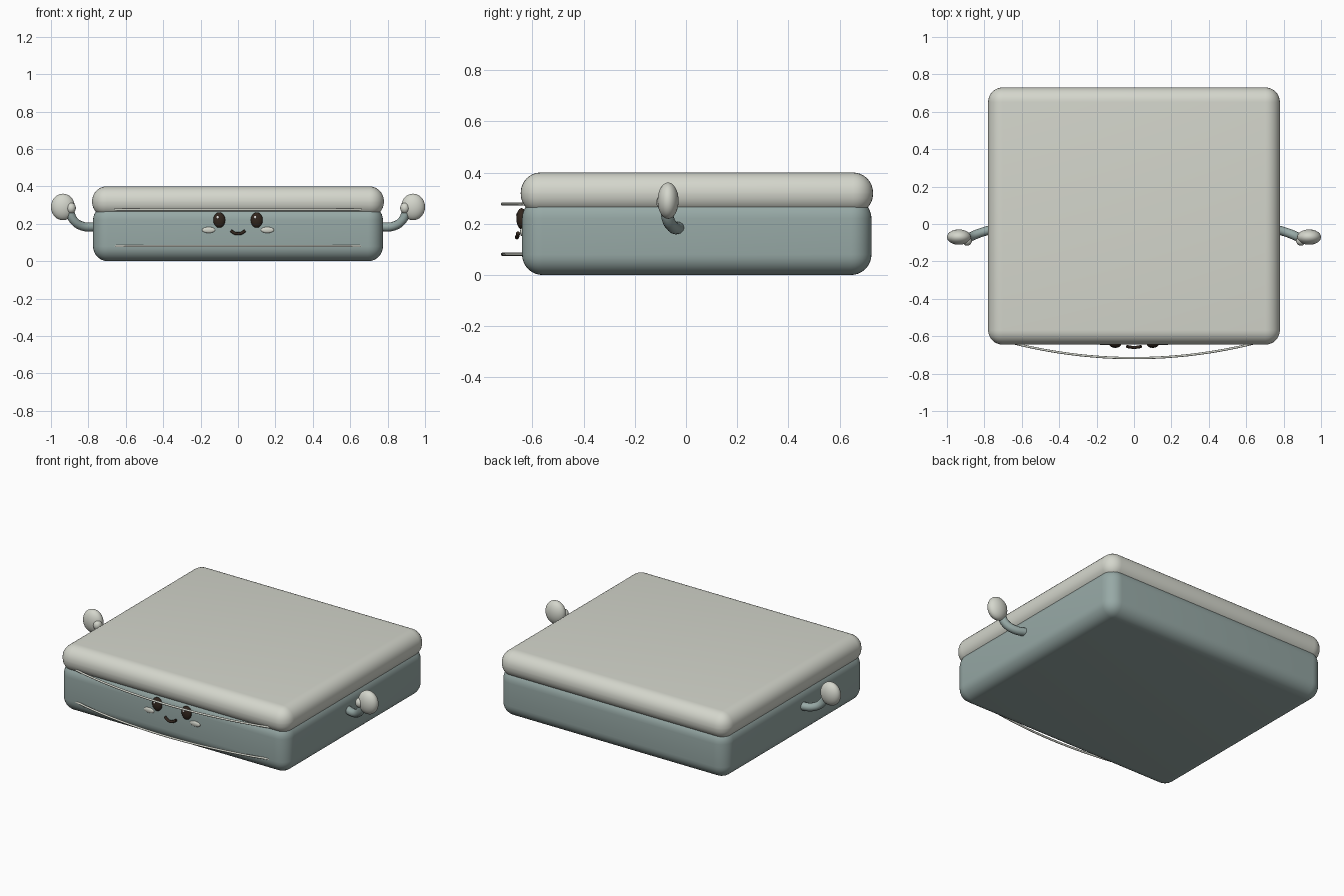
import bpy, math
from mathutils import Vector

if "Cube" in bpy.data.objects:
    bpy.data.objects.remove(bpy.data.objects["Cube"])


def srgb(r, g, b):
    return tuple((c / 255 / 12.92) if c < 11 else ((c / 255 + 0.055) / 1.055) ** 2.4
                 for c in (r, g, b)) + (1.0,)


def material(name, *rgb):
    m = bpy.data.materials.new(name)
    m.diffuse_color = srgb(*rgb)
    m.use_nodes = True
    m.node_tree.nodes["Principled BSDF"].inputs["Base Color"].default_value = m.diffuse_color
    return m


CREAM = material("pale grey", 212, 214, 204)
TEAL = material("grey teal", 151, 169, 166)
DARK = material("dark brown", 50, 38, 30)
WHITE = material("white", 250, 250, 248)


def finish(name, mat, angle=None):
    o = bpy.context.object
    o.name = name
    o.data.materials.append(mat)
    if angle is None:
        bpy.ops.object.shade_smooth()
    else:
        bpy.ops.object.shade_smooth_by_angle(angle=math.radians(angle))
    return o


def rounded_box(name, lo, hi, radius, mat):
    lo, hi = Vector(lo), Vector(hi)
    bpy.ops.mesh.primitive_cube_add(size=1, location=(lo + hi) / 2)
    o = bpy.context.object
    o.scale = hi - lo
    bpy.ops.object.transform_apply(location=False, rotation=False, scale=True)
    mod = o.modifiers.new("round", 'BEVEL')
    mod.width, mod.segments = radius, 8
    bpy.ops.object.modifier_apply(modifier="round")
    return finish(name, mat, 30)


def ellipsoid(name, loc, radii, mat, turn=0.0):
    bpy.ops.mesh.primitive_uv_sphere_add(segments=32, ring_count=16, radius=1,
                                         location=loc, rotation=(0, 0, turn))
    bpy.context.object.scale = radii
    return finish(name, mat)


def tube(name, points, radius, mat):
    cu = bpy.data.curves.new(name, 'CURVE')
    cu.dimensions = '3D'
    cu.bevel_depth, cu.bevel_resolution, cu.resolution_u = radius, 4, 8
    cu.use_fill_caps = True
    sp = cu.splines.new('BEZIER')
    sp.bezier_points.add(len(points) - 1)
    for bp, p in zip(sp.bezier_points, points):
        bp.co = p
        bp.handle_left_type = bp.handle_right_type = 'AUTO'
    o = bpy.data.objects.new(name, cu)
    bpy.context.collection.objects.link(o)
    bpy.ops.object.select_all(action='DESELECT')
    o.select_set(True)
    bpy.context.view_layer.objects.active = o
    bpy.ops.object.convert(target='MESH')
    return finish(name, mat, 50)


# Box body and overhanging lid
rounded_box("body", (-0.775, -0.64, 0), (0.775, 0.724, 0.30), 0.08, TEAL)
rounded_box("lid", (-0.78, -0.645, 0.238), (0.78, 0.73, 0.40), 0.078, CREAM)

# Thin bowed rails across the front
for name, z in (("upper_rail", 0.277), ("lower_rail", 0.081)):
    pts = [(0.66 * t, -0.634 - 0.083 * (1 - t * t), z)
           for t in (i / 6 - 1 for i in range(13))]
    tube(name, pts, 0.006, CREAM)

# Face and arms, repeated on both sides
for side, s in (("left", -1), ("right", 1)):
    ellipsoid(side + "_eye", (s * 0.1, -0.642, 0.22), (0.032, 0.02, 0.041), DARK)
    ellipsoid(side + "_eye_glint", (s * 0.1 - 0.008, -0.659, 0.235),
              (0.007, 0.004, 0.008), WHITE)
    ellipsoid(side + "_cheek", (s * 0.157, -0.64, 0.167), (0.035, 0.008, 0.016), CREAM)
    tube(side + "_arm", [(s * 0.75, -0.025, 0.185), (s * 0.83, -0.05, 0.187),
                         (s * 0.878, -0.07, 0.218), (s * 0.905, -0.078, 0.28)],
         0.024, TEAL)
    ellipsoid(side + "_hand", (s * 0.936, -0.07, 0.29), (0.064, 0.041, 0.071), CREAM)
    ellipsoid(side + "_thumb", (s * 0.892, -0.09, 0.284), (0.025, 0.026, 0.029), CREAM)

# Smile
tube("mouth", [(-0.038, -0.655, 0.163), (-0.02, -0.658, 0.151), (0, -0.66, 0.147),
               (0.02, -0.658, 0.151), (0.038, -0.655, 0.163)], 0.008, DARK)
